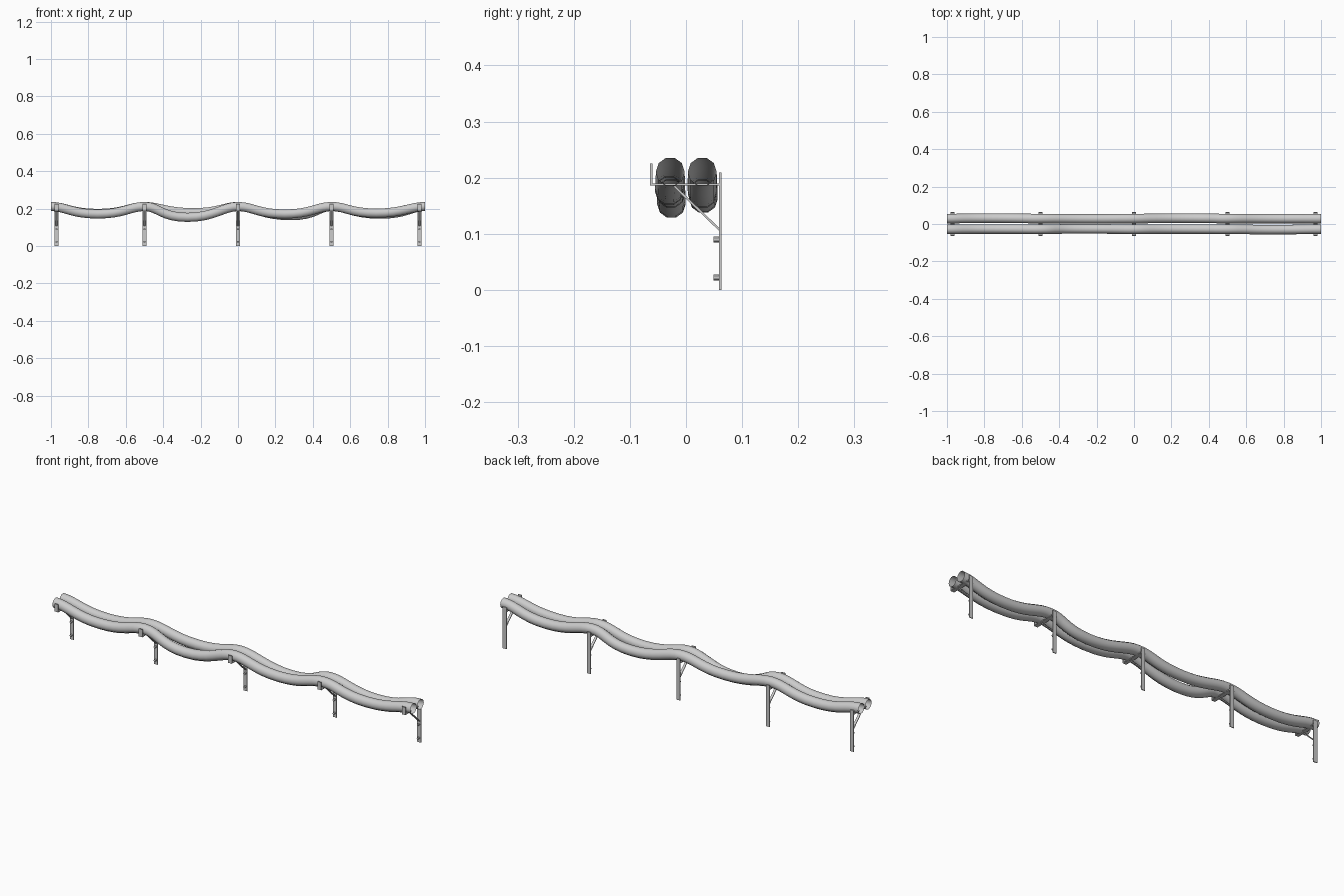
import bpy, math
from mathutils import Vector

if "Cube" in bpy.data.objects:
    bpy.data.objects.remove(bpy.data.objects["Cube"])

SUPPORTS = [-0.97, -0.5, 0.0, 0.5, 0.97]
W = 0.02   # bracket width along x
T = 0.004  # bracket steel thickness


def bar(name, x, a, b, width=W, thick=T):
    """Flat bar running between two (y, z) points at position x."""
    d = Vector((0, b[0] - a[0], b[1] - a[1]))
    bpy.ops.mesh.primitive_cube_add(size=1, location=(x, (a[0] + b[0]) / 2, (a[1] + b[1]) / 2))
    o = bpy.context.object
    o.name = name
    o.scale = (width, thick, d.length)
    o.rotation_euler = (math.atan2(-d.y, d.z), 0, 0)
    return o


def bolt(name, x, z):
    bpy.ops.mesh.primitive_cylinder_add(vertices=12, radius=0.0055, depth=0.010,
                                        location=(x, 0.054, z),
                                        rotation=(math.pi / 2, 0, 0))
    o = bpy.context.object
    o.name = name
    bpy.ops.object.shade_smooth_by_angle()


def cable(name, y, lows, drift):
    """Sagging tube: tight crests on the brackets, long troughs between."""
    cu = bpy.data.curves.new(name, 'CURVE')
    cu.dimensions = '3D'
    cu.twist_mode = 'Z_UP'
    cu.bevel_depth = 0.0255
    cu.bevel_resolution = 3
    cu.resolution_u = 8
    crests = [-1.0, -0.5, 0.0, 0.5, 1.0]
    pts = []
    for i, cx in enumerate(crests):
        pts.append((cx, y, 0.211, 0.075))
        if i < 4:
            pts.append((lows[i][0], y + drift[i], lows[i][1], 0.14))
    sp = cu.splines.new('BEZIER')
    sp.bezier_points.add(len(pts) - 1)
    for bp, (px, py, pz, h) in zip(sp.bezier_points, pts):
        bp.handle_left_type = bp.handle_right_type = 'FREE'
        bp.co = (px, py, pz)
        bp.handle_left = (px - h, py, pz)
        bp.handle_right = (px + h, py, pz)
    o = bpy.data.objects.new(name, cu)
    bpy.context.collection.objects.link(o)
    bpy.ops.object.select_all(action='DESELECT')
    o.select_set(True)
    bpy.context.view_layer.objects.active = o
    bpy.ops.object.convert(target='MESH')
    bpy.ops.object.shade_smooth()


# wall brackets
for i, x in enumerate(SUPPORTS, 1):
    bar(f"bracket_post_{i}", x, (0.061, 0.0), (0.061, 0.209))
    bar(f"bracket_arm_{i}", x, (-0.064, 0.188), (0.059, 0.188))
    bar(f"bracket_lip_{i}", x, (-0.062, 0.186), (-0.062, 0.225))
    bar(f"bracket_brace_{i}", x, (-0.024, 0.188), (0.060, 0.107), width=0.012)
    bolt(f"bolt_upper_{i}", x, 0.090)
    bolt(f"bolt_lower_{i}", x, 0.022)

# two sagging cables
cable("front_cable", -0.028,
      [(-0.75, 0.171), (-0.27, 0.153), (0.25, 0.171), (0.74, 0.176)],
      [0.001, 0.002, 0.001, -0.002])
cable("back_cable", 0.029,
      [(-0.75, 0.174), (-0.24, 0.178), (0.28, 0.162), (0.76, 0.170)],
      [0.002, -0.001, 0.002, 0.0])
